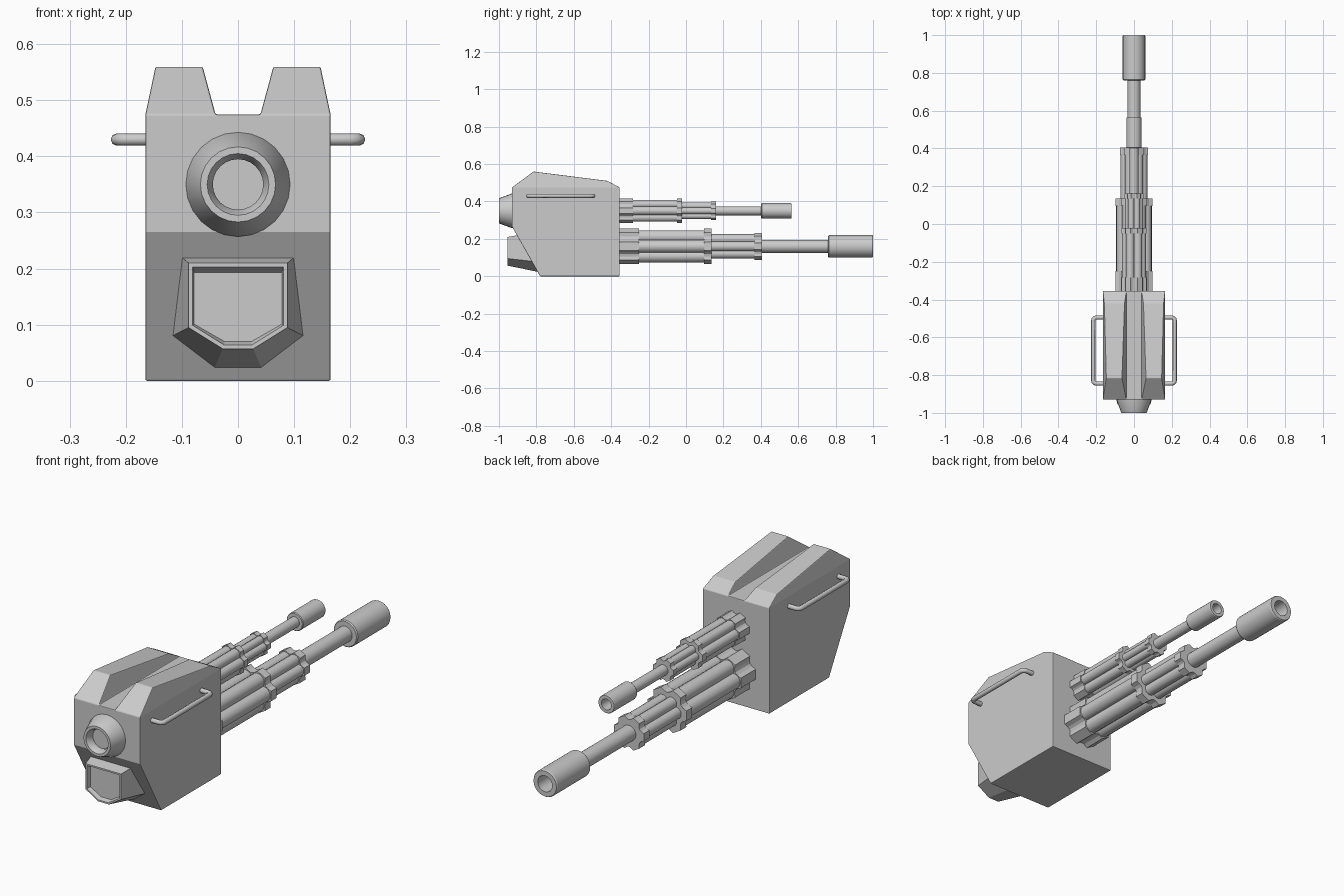
import bpy, bmesh
from math import sin, cos, pi, radians
from mathutils import Vector

if "Cube" in bpy.data.objects:
    bpy.data.objects.remove(bpy.data.objects["Cube"])


def finish(name, bm, smooth=None, bevel=0):
    bmesh.ops.remove_doubles(bm, verts=bm.verts, dist=1e-5)
    if bevel:
        bmesh.ops.dissolve_limit(bm, angle_limit=0.01, verts=bm.verts, edges=bm.edges)
    bmesh.ops.recalc_face_normals(bm, faces=bm.faces)
    me = bpy.data.meshes.new(name)
    bm.to_mesh(me)
    bm.free()
    ob = bpy.data.objects.new(name, me)
    bpy.context.collection.objects.link(ob)
    if bevel:
        m = ob.modifiers.new("edge_bevel", 'BEVEL')
        m.width, m.segments, m.limit_method = bevel, 2, 'ANGLE'
    if smooth:
        bpy.ops.object.select_all(action='DESELECT')
        ob.select_set(True)
        bpy.context.view_layer.objects.active = ob
        bpy.ops.object.shade_smooth_by_angle(angle=radians(smooth))
    return ob


def loft(bm, rings):
    """Skin equal-length closed rings and cap both ends."""
    vs = [[bm.verts.new(p) for p in r] for r in rings]
    n = len(vs[0])
    for a, b in zip(vs, vs[1:]):
        for i in range(n):
            j = (i + 1) % n
            bm.faces.new((a[i], a[j], b[j], b[i]))
    bm.faces.new(vs[0])
    bm.faces.new(vs[-1])


def lathe(bm, profile, n, cx=0, cz=0):
    """Turn (radius, y) points around an axis along y."""
    loft(bm, [[(cx + r * cos(2 * pi * i / n), y, cz + r * sin(2 * pi * i / n))
               for i in range(n)] for r, y in profile])


# Housing with its two tapering roof ridges, lofted from front to back
def section(y, bottom, top):
    t = (top - 0.475) / 0.085
    half = [(0.165, bottom), (0.165, 0.475), (0.165 - 0.018 * t, top),
            (0.04 + 0.023 * t, top), (0.04, 0.475)]
    return [(x, y, z) for x, z in half] + [(-x, y, z) for x, z in reversed(half)]


bm = bmesh.new()
loft(bm, [section(-0.93, 0.265, 0.475), section(-0.815, 0.062, 0.56),
          section(-0.78, 0, 0.5556), section(-0.42, 0, 0.51),
          section(-0.355, 0, 0.475)])
finish("housing", bm, bevel=0.003)

# Round sight lens with recessed glass
bm = bmesh.new()
lathe(bm, [(0.093, -0.85), (0.093, -0.93), (0.067, -1.0), (0.055, -1.0),
           (0.045, -0.98), (0.045, -0.965)], 24, cz=0.35)
finish("sight_lens", bm, smooth=30)


# Lower sensor hood, flaring back onto the sloped chin
def hood_ring(points, depth):
    pts = points + [(-x, z) for x, z in reversed(points)]
    return [(x, depth(z), z) for x, z in pts]


bm = bmesh.new()
back = [(0.1, 0.22), (0.117, 0.08), (0.042, 0.023)]
face = [(0.088, 0.21), (0.088, 0.095), (0.027, 0.057)]
rim = [(0.081, 0.203), (0.081, 0.099), (0.025, 0.064)]
glass = [(0.078, 0.193), (0.078, 0.101), (0.024, 0.07)]
loft(bm, [hood_ring(back, lambda z: -0.775 - 0.566 * z),
          hood_ring(face, lambda z: -0.955),
          hood_ring(rim, lambda z: -0.955),
          hood_ring(glass, lambda z: -0.935)])
finish("sensor_hood", bm)

# Side grab handles
for side, label in ((1, "right"), (-1, "left")):
    path = [(0.155, -0.845), (0.2, -0.845)]
    path += [(0.2 + 0.016 * sin(a), -0.829 - 0.016 * cos(a)) for a in (pi / 6, pi / 3, pi / 2)]
    path += [(x, -1.34 - y) for x, y in reversed(path)]
    cu = bpy.data.curves.new("handle_path", 'CURVE')
    cu.dimensions = '3D'
    cu.bevel_depth, cu.bevel_resolution, cu.use_fill_caps = 0.011, 2, True
    sp = cu.splines.new('POLY')
    sp.points.add(len(path) - 1)
    for p, (x, y) in zip(sp.points, path):
        p.co = (side * x, y, 0.43, 1)
    handle = bpy.data.objects.new(label + "_handle", cu)
    bpy.context.collection.objects.link(handle)


# Six-lobed collar outline: flat lobes with hollows between
def collar(bm, r, y0, y1, s, z):
    shape = [(-13, 1), (13, 1), (21, 0.85), (30, 0.8), (39, 0.85)]
    outline = [(r * k * cos(radians(60 * i + a)), r * k * sin(radians(60 * i + a)))
               for i in range(6) for a, k in shape]
    loft(bm, [[(x * s, back_y(y, s), z + q * s) for x, q in outline] for y in (y0, y1)])


def back_y(y, s):
    return -0.355 + y * s


def gun(label, z, s):
    # Lengths run from the housing's rear wall; s scales the whole gun
    bm = bmesh.new()
    for r, y0, y1 in ((0.1, -0.02, 0.105), (0.1, 0.45, 0.49), (0.076, 0.72, 0.76)):
        collar(bm, r, y0, y1, s, z)
    finish(label + "_collars", bm)

    bm = bmesh.new()
    for ring, r, y0, y1 in ((0.06, 0.034, 0, 0.47), (0.045, 0.026, 0.47, 0.74)):
        for i in range(6):
            a = i * pi / 3
            lathe(bm, [(r * s, back_y(y0, s)), (r * s, back_y(y1, s))], 16,
                  ring * s * cos(a), z + ring * s * sin(a))
    finish(label + "_tube_cluster", bm, smooth=30)

    bm = bmesh.new()
    profile = [(0.035, 0), (0.035, 1.115), (0.056, 1.115), (0.06, 1.12), (0.06, 1.35),
               (0.057, 1.355), (0.036, 1.355), (0.036, 1.2)]
    lathe(bm, [(r * s, back_y(y, s)) for r, y in profile], 24, cz=z)
    finish(label + "_barrel", bm, smooth=30)


gun("lower_gun", 0.16, 1.0)
gun("upper_gun", 0.35, 0.679)
